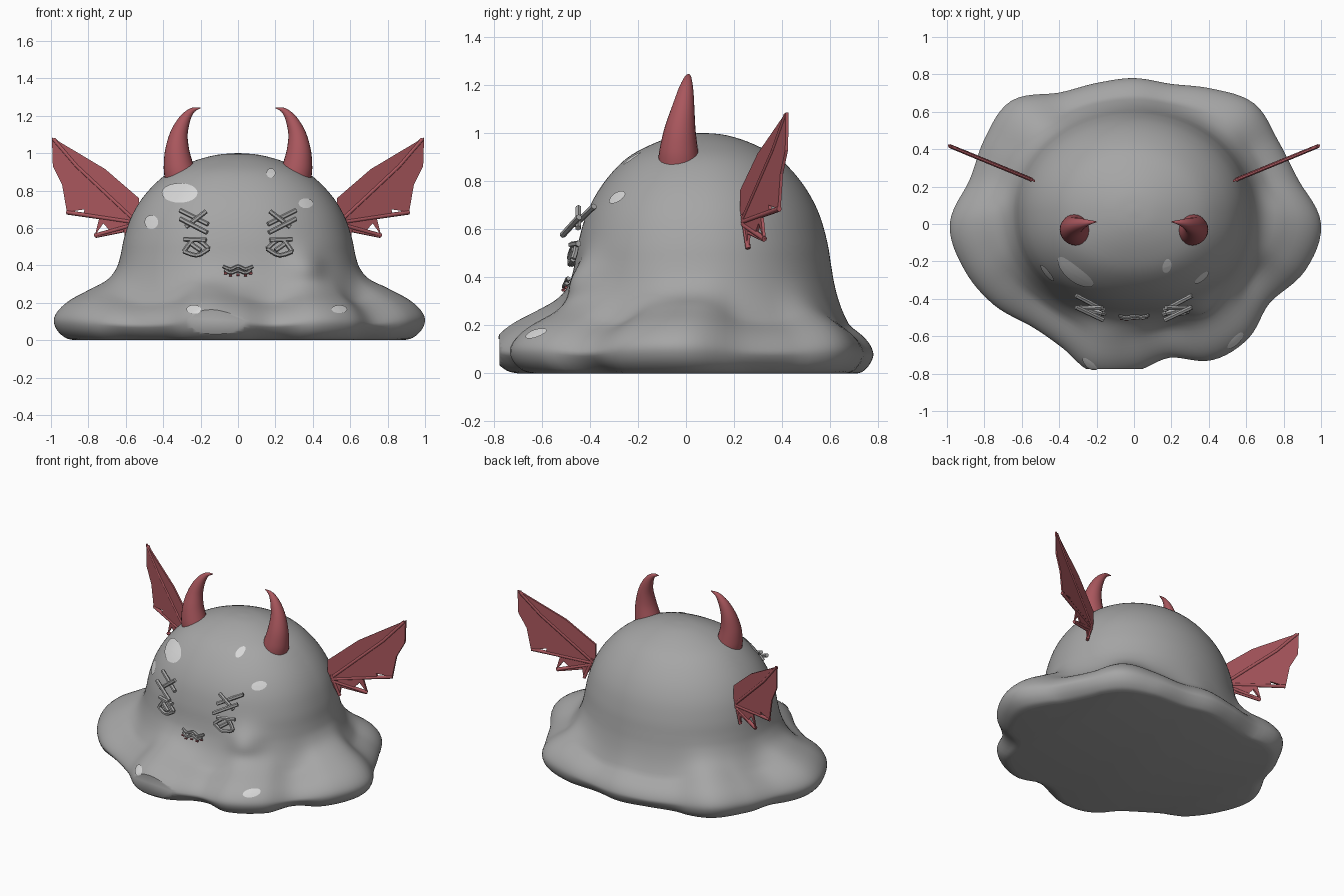
import bpy, bmesh, math
from mathutils import Vector
from mathutils.bvhtree import BVHTree

if "Cube" in bpy.data.objects:
    bpy.data.objects.remove(bpy.data.objects["Cube"])


def material(name, rgb):
    m = bpy.data.materials.new(name)
    m.use_nodes = True
    m.diffuse_color = (*rgb, 1)
    bsdf = next(n for n in m.node_tree.nodes if n.type == "BSDF_PRINCIPLED")
    bsdf.inputs["Base Color"].default_value = (*rgb, 1)
    return m


GREY = material("slime grey", (0.38, 0.38, 0.38))
PALE = material("highlight pale grey", (0.68, 0.68, 0.68))
RED = material("horn red", (0.40, 0.095, 0.11))


def finish(name, bm, mat, smooth=40):
    bmesh.ops.recalc_face_normals(bm, faces=bm.faces)
    mesh = bpy.data.meshes.new(name)
    bm.to_mesh(mesh)
    bm.free()
    mesh.materials.append(mat)
    ob = bpy.data.objects.new(name, mesh)
    bpy.context.collection.objects.link(ob)
    if smooth:
        bpy.ops.object.select_all(action="DESELECT")
        ob.select_set(True)
        bpy.context.view_layer.objects.active = ob
        bpy.ops.object.shade_smooth_by_angle(angle=math.radians(smooth))


def spline(points, steps, closed=False):
    """Catmull-Rom curve through points of any dimension."""
    n, out = len(points), []
    pick = lambda i: points[i % n] if closed else points[max(0, min(n - 1, i))]
    for i in range(n if closed else n - 1):
        quad = [pick(i + k) for k in (-1, 0, 1, 2)]
        for j in range(steps):
            t = j / steps
            out.append(tuple(
                b + t / 2 * (c - a + t * (2 * a - 5 * b + 4 * c - d + t * (3 * (b - c) + d - a)))
                for a, b, c, d in zip(*quad)))
    if not closed:
        out.append(tuple(points[-1]))
    return out


def loft(bm, rings):
    rows = [[bm.verts.new(p) for p in ring] for ring in rings]
    for a, b in zip(rows, rows[1:]):
        for i in range(len(a)):
            j = (i + 1) % len(a)
            bm.faces.new((a[i], a[j], b[j], b[i]))
    bm.faces.new(rows[0])
    bm.faces.new(rows[-1][::-1])


def tube(bm, points, radii, sides=8):
    pts, rings = [Vector(p) for p in points], []
    for i, p in enumerate(pts):
        along = (pts[min(i + 1, len(pts) - 1)] - pts[max(i - 1, 0)]).normalized()
        u = along.cross(Vector((0, 1, 0.01))).normalized()
        v = along.cross(u)
        r = radii[i] if isinstance(radii, list) else radii
        rings.append([p + r * (u * math.cos(a) + v * math.sin(a))
                      for a in (math.tau * k / sides for k in range(sides))])
    loft(bm, rings)


# Body: an oval dome, squarer at the front, flowing into a wavy skirt
skirt = [1, .91, .89, .91, .835, .775, .78, .78, .81, .93, .92, .91,
         .985, .94, .865, .775, .765, .825, .79, .74, .84, .865, .84, .95]
outline = [r for r, in spline([(r,) for r in skirt], 6, closed=True)]
count = len(outline)
# dome radius, blend towards the skirt edge, height
profile = [(.015, 0, 1), (.12, 0, .99), (.25, 0, .953), (.38, 0, .89), (.49, 0, .787),
           (.565, 0, .672), (.608, 0, .55), (.627, .005, .45), (.635, .045, .38),
           (.64, .16, .315), (.64, .38, .26), (.64, .73, .2), (.64, .92, .15), (.64, 1, .1),
           (.64, .95, .05), (.64, .82, .012), (.64, .68, 0)]
rings = []
for s, t, z in spline(profile, 4):
    ring = []
    t = max(0, t)
    for i, r in enumerate(outline):
        a = math.tau * i / count
        c, d = math.cos(a), math.sin(a)
        power = 2.25 if d < 0 else 2
        k = s * (abs(c) ** power + abs(d) ** power) ** (-1 / power)
        inner = Vector((k * c, .07 + .85 * k * d, 0))
        outer = Vector((r * c, r * d, 0))
        fold = .18 * math.exp(-((math.degrees(a) - 302) / 10) ** 2 - ((z - .39) / .09) ** 2)
        # lobes stand taller than the hollows between them, which are undercut
        lobe = r - (outline[i - 12] + outline[(i + 12) % count]) / 2
        short = .3 * (1 - min(1, (outer - inner).length / .37))
        change = .14 * math.tanh(10 * lobe) - short
        under = min(.15, 2 * max(0, -lobe)) * max(0, 1 - z / .1)
        p = inner.lerp(outer, t + fold - under)
        p.z = max(0, z * (1 + change * min(1, t / .4)))
        ring.append(p)
    rings.append(ring)
bm = bmesh.new()
loft(bm, rings)
# Flat cut on the front lobe
cut = bmesh.ops.bisect_plane(bm, geom=bm.verts[:] + bm.edges[:] + bm.faces[:], dist=1e-5,
                             plane_co=(0, -.775, 0), plane_no=(0, -1, 0), clear_outer=True)
edges = [e for e in cut["geom_cut"] if isinstance(e, bmesh.types.BMEdge)]
bmesh.ops.holes_fill(bm, edges=edges, sides=0)
bmesh.ops.recalc_face_normals(bm, faces=bm.faces)
surface = BVHTree.FromBMesh(bm)
finish("body", bm, GREY)


def on_body(x, z, lift):
    hit = surface.ray_cast(Vector((x, -2, z)), Vector((0, 1, 0)))
    return hit[0] + hit[1] * lift


# Pale shine spots lying on the skin: centre x, z and half sizes
spots = [(-.31, .785, .095, .052), (-.46, .63, .036, .037), (.175, .89, .024, .025),
         (.36, .73, .038, .026), (-.235, .163, .038, .022), (.54, .163, .042, .021)]
for n, (cx, cz, w, h) in enumerate(spots):
    bm = bmesh.new()
    loft(bm, [[on_body(cx + w * k * math.cos(a), cz + h * k * math.sin(a), .005)
               for a in (math.tau * i / 24 for i in range(24))]
              for k in (1, .75, .5, .25, .05)])
    bm.faces.ensure_lookup_table()
    bm.faces.remove(bm.faces[-2])  # rim polygon is not needed
    finish(f"shine_spot_{n + 1}", bm, PALE)


def stroke(bm, points, side, r, lift):
    tube(bm, [on_body(side * x, z, 0) - Vector((0, lift, 0)) for x, z in points], r, 6)


for side, label in ((1, "left"), (-1, "right")):
    # Eye: crossed bars above an almond ring
    bm = bmesh.new()
    for bar, lift in (([(.31, .695), (.16, .62)], .045), ([(.31, .65), (.165, .575)], .085),
                      ([(.28, .605), (.17, .69)], .06), ([(.29, .54), (.17, .535)], .04),
                      ([(.25, .515), (.20, .48)], .04)):
        stroke(bm, bar, side, .013, lift)
    for bend in ((.23, .54), (.22, .455)):
        stroke(bm, spline([(.29, .475), bend, (.155, .49)], 5), side, .012, .035)
    finish(label + "_eye", bm, GREY)

    # Horn: tapered tube curling inwards
    path = spline([(.308, -.03, .885, .086), (.318, -.03, .93, .08), (.325, -.025, 1.01, .066),
                   (.316, -.012, 1.1, .048), (.285, 0, 1.18, .031), (.245, .008, 1.228, .015),
                   (.2, .012, 1.243, .002)], 5)
    bm = bmesh.new()
    tube(bm, [(side * x, y, z) for x, y, z, r in path], [p[3] for p in path], 24)
    finish(label + "_horn", bm, RED, 60)

    # Wing: ragged membrane plate swept backwards
    place = lambda x, z, off=0: Vector((side * x, .23 + (x - .53) * .41 + off, z))
    edge = [(.53, .76), (.71, .915), (.995, 1.085), (.99, .93), (.94, .83), (.915, .685),
            (.82, .70), (.83, .665), (.74, .66), (.765, .56), (.72, .625), (.685, .585),
            (.61, .59), (.60, .52), (.53, .64)]
    bm = bmesh.new()
    face = bm.faces.new([bm.verts.new(place(x, z, -.006)) for x, z in edge])
    new = bmesh.ops.extrude_face_region(bm, geom=[face])["geom"]
    bmesh.ops.translate(bm, vec=(0, .012, 0),
                        verts=[v for v in new if isinstance(v, bmesh.types.BMVert)])
    finish(label + "_wing_membrane", bm, RED, 0)

    # Wing bones fan out from the root, thin struts close the ragged edge
    bm = bmesh.new()
    for a, b, r in (((.55, .64), (.86, .93), .011), ((.55, .63), (.915, .685), .011),
                    ((.55, .62), (.765, .56), .011), ((.55, .66), (.60, .52), .011),
                    ((.915, .68), (.74, .655), .008), ((.76, .555), (.61, .585), .008),
                    ((.86, .93), (.985, 1.075), .011)):
        tube(bm, [place(*a), place(*b)], r, 8)
    finish(label + "_wing_bones", bm, RED, 60)

# Mouth: two wavy lips with small red marks below
bm = bmesh.new()
for lip in ([(-.08, .395), (-.04, .38), (0, .395), (.04, .38), (.08, .395)],
            [(-.07, .375), (-.04, .36), (0, .372), (.04, .36), (.07, .375)]):
    stroke(bm, spline(lip, 4), 1, .009, .015)
finish("mouth", bm, GREY)
bm = bmesh.new()
for x, z in ((-.068, .358), (-.04, .346), (0, .35), (.04, .346), (.068, .358)):
    stroke(bm, [(x - .008, z), (x + .008, z)], 1, .006, .012)
finish("mouth_red_marks", bm, RED)
